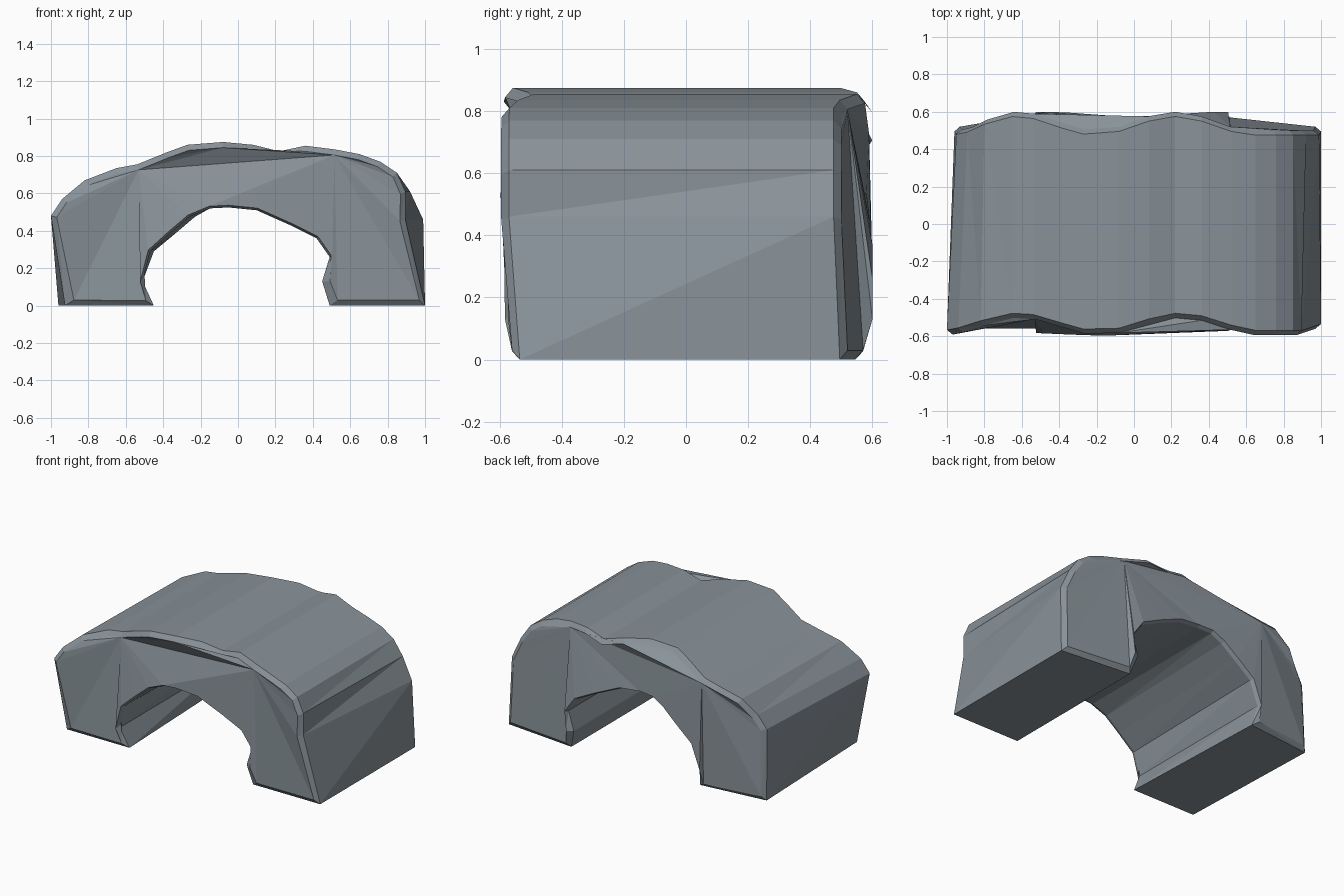
import bpy, bmesh, math
from mathutils import Vector

cube = bpy.data.objects.get("Cube")
if cube:
    bpy.data.objects.remove(cube, do_unlink=True)

# Stone colour
stone = bpy.data.materials.new("grey_stone")
stone.use_nodes = True
colour = (0.25, 0.29, 0.32, 1)
stone.diffuse_color = colour
bsdf = next(n for n in stone.node_tree.nodes if n.type == 'BSDF_PRINCIPLED')
bsdf.inputs["Base Color"].default_value = colour
bsdf.inputs["Roughness"].default_value = 0.9

# Arch profile: outer side left to right, then the opening right to left
OUTER = [(-.96, 0), (-1, .48), (-.94, .57), (-.82, .67), (-.65, .735), (-.54, .755),
         (-.38, .82), (-.27, .86), (-.08, .875), (.08, .86), (.22, .825),
         (.36, .855), (.52, .835), (.65, .81), (.76, .77), (.85, .71), (.92, .61),
         (.99, .46), (1, 0)]
INNER = [(.49, 0), (.45, .13), (.49, .26), (.42, .36), (.28, .43), (.1, .51),
         (-.05, .525), (-.15, .52), (-.23, .475), (-.33, .39), (-.45, .29),
         (-.51, .13), (-.45, 0)]
PROFILE = [Vector(p) for p in OUTER + INNER]
N, SPLIT, CROWN = len(PROFILE), len(OUTER), len(OUTER) + 7

# Sideways lean of the walls at each end, by profile point
FRONT_LEAN = {0: .035, 16: -.025, 17: -.095, CROWN + 1: -.03, CROWN + 2: -.03,
              CROWN + 3: -.02}
BACK_LEAN = {1: .05, 2: .05, 3: .02, N - 1: -.04}


def wave(x, crest, period):
    return math.cos(2 * math.pi * (x - crest) / period)


def end_depth(i, p, front):
    """Depth of the wavy end edge at profile point i."""
    if p.y < .05:
        if front:
            return -.56
        return .57 if i >= SPLIT else .52
    if i >= SPLIT:
        if front:
            return -.597 + .04 * abs(p.x + .15)
        return .57 + .03 * min(1, abs(p.x) / .4)
    if front:
        return -.548 + .047 * wave(min(p.x, .7), -.62, .87)
    return .55 + .05 * wave(min(p.x, .65), -.63, .85)


def inset(i, amount):
    """Profile point moved into the stone along its corner bisector."""
    p, a, b = PROFILE[i], PROFILE[i - 1], PROFILE[(i + 1) % N]
    d1, d2 = (p - a).normalized(), (b - p).normalized()
    n1, n2 = Vector((d1.y, -d1.x)), Vector((d2.y, -d2.x))
    n = (n1 + n2).normalized()
    return p + n * (amount / max(n.dot(n1), .6))


def rim_width(i):
    """Chamfer width: thin round the opening, wider outside and at the feet."""
    if i == SPLIT + 1:
        return .04
    return .012 if SPLIT < i < N - 1 else .03


bm = bmesh.new()


def ring(front, rim):
    lean = FRONT_LEAN if front else BACK_LEAN
    verts = []
    for i, p in enumerate(PROFILE):
        y = end_depth(i, p, front)
        q = inset(i, rim_width(i)) if rim else p.copy()
        if not rim:
            y += .025 if front else -.025
        elif front and i in (0, SPLIT):
            q.x += .02
        q.x += lean.get(i, 0)
        verts.append(bm.verts.new((q.x, y, q.y)))
    return verts


def bridge(a, b):
    for i in range(N):
        j = (i + 1) % N
        bm.faces.new((a[i], a[j], b[i]))
        bm.faces.new((a[j], b[j], b[i]))


def fan(loop, pivot, start, stop):
    """Triangles from one pivot to the run of edges start..stop."""
    for k in range(start, stop):
        i, j = k % N, (k + 1) % N
        if pivot not in (i, j):
            bm.faces.new((loop[pivot], loop[i], loop[j]))


def cap(loop, left, right, ridge):
    fan(loop, left, CROWN, N + left)
    fan(loop, right, right, CROWN)
    bm.faces.new((loop[left], loop[right], loop[CROWN]))
    fan(loop, ridge, left, right)
    bm.faces.new((loop[ridge], loop[right], loop[left]))


# Long body, chamfered rims and faceted end walls
front_rim, front_edge = ring(True, True), ring(True, False)
back_edge, back_rim = ring(False, False), ring(False, True)
for a, b in ((front_rim, front_edge), (front_edge, back_edge), (back_edge, back_rim)):
    bridge(a, b)
cap(front_rim, 5, 12, 8)
cap(back_rim, 5, 12, 9)
bmesh.ops.recalc_face_normals(bm, faces=bm.faces)

mesh = bpy.data.meshes.new("rock_arch")
bm.to_mesh(mesh)
bm.free()
mesh.materials.append(stone)
arch = bpy.data.objects.new("rock_arch", mesh)
bpy.context.collection.objects.link(arch)
